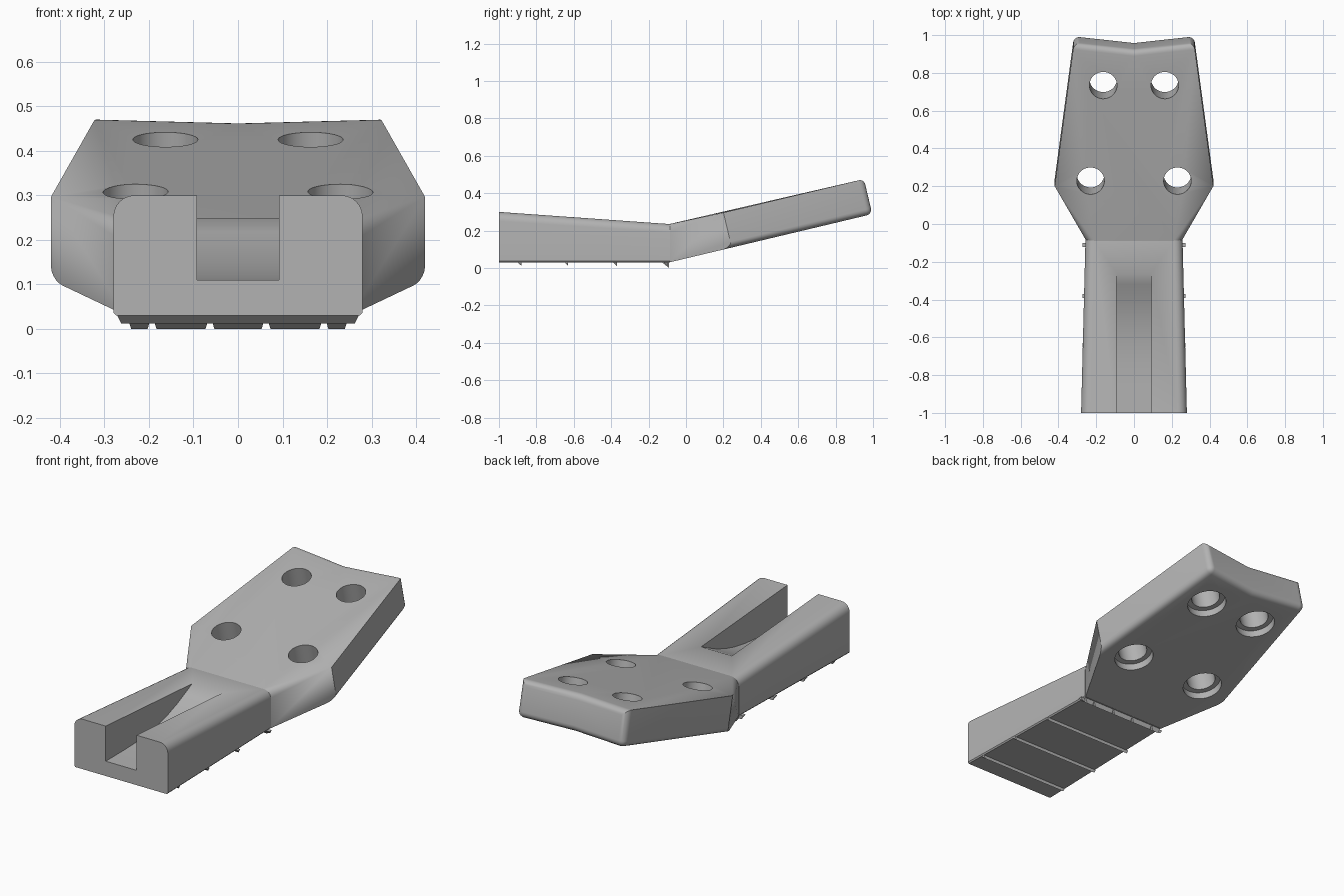
import bpy, bmesh
from math import radians, sin, cos, pi
from mathutils import Matrix, Vector

cube = bpy.data.objects.get("Cube")
if cube:
    bpy.data.objects.remove(cube, do_unlink=True)

GREY = (0.45, 0.45, 0.45, 1)
mat = bpy.data.materials.new("plain grey")
mat.use_nodes = True
mat.diffuse_color = GREY
mat.node_tree.nodes["Principled BSDF"].inputs["Base Color"].default_value = GREY

# Plate frame: x across, y along the tilted plate, z through its thickness
THICK = 0.192
PLATE = Matrix.Translation((0, -0.09, 0.03)) @ Matrix.Rotation(radians(13.4), 4, 'X')


def finish(bm, name):
    bmesh.ops.recalc_face_normals(bm, faces=bm.faces)
    mesh = bpy.data.meshes.new(name)
    bm.to_mesh(mesh)
    bm.free()
    obj = bpy.data.objects.new(name, mesh)
    bpy.context.collection.objects.link(obj)
    mesh.materials.append(mat)
    return obj


def hull(points):
    bm = bmesh.new()
    for p in points:
        bm.verts.new(p)
    res = bmesh.ops.convex_hull(bm, input=bm.verts[:])
    inner = [g for g in res["geom_interior"] if isinstance(g, bmesh.types.BMVert)]
    bmesh.ops.delete(bm, geom=inner, context='VERTS')
    bmesh.ops.dissolve_limit(bm, angle_limit=0.01, verts=bm.verts[:], edges=bm.edges[:])
    return bm


def both_sides(points):
    return [(s * x, y, z) for x, y, z in points for s in (-1, 1)]


def corner(hw, y, top, r, steps=6):
    """Rounded top corner of a cross-section."""
    return [(hw - r + r * sin(t), y, top - r + r * cos(t))
            for t in (i * pi / 2 / steps for i in range(steps + 1))]


def cut(obj, cutter):
    mod = obj.modifiers.new("cut", 'BOOLEAN')
    mod.operation = 'DIFFERENCE'
    mod.solver = 'EXACT'
    mod.object = cutter
    bpy.context.view_layer.objects.active = obj
    bpy.ops.object.modifier_apply(modifier=mod.name)
    bpy.data.objects.remove(cutter, do_unlink=True)


def smooth(obj):
    bpy.ops.object.select_all(action='DESELECT')
    obj.select_set(True)
    bpy.context.view_layer.objects.active = obj
    bpy.ops.object.shade_smooth_by_angle(angle=radians(30))


# Handle: tapering bar with rounded top corners
bar = []
for y, hw, top, r in ((-1, 0.28, 0.30, 0.048), (-0.085, 0.257, 0.235, 0.044)):
    bar += corner(hw, y, top, r) + [(hw, y, 0.037), (hw - 0.006, y, 0.03)]
handle = finish(hull(both_sides(bar)), "handle")

# Groove: open at the front, its floor curving up to the top
floor = [(-1.1, 0.11), (-0.85, 0.11), (-0.74, 0.113), (-0.64, 0.122), (-0.55, 0.137),
         (-0.47, 0.158), (-0.39, 0.187), (-0.32, 0.219), (-0.26, 0.248), (-0.2, 0.285),
         (-0.2, 0.5), (-1.1, 0.5)]
bm = bmesh.new()
face = bm.faces.new([bm.verts.new((-0.092, y, z)) for y, z in floor])
ext = bmesh.ops.extrude_face_region(bm, geom=[face])
bmesh.ops.translate(bm, vec=(0.184, 0, 0),
                    verts=[g for g in ext["geom"] if isinstance(g, bmesh.types.BMVert)])
cut(handle, finish(bm, "groove_cutter"))
smooth(handle)

# Mounting plate: half hull from neck to notched end, then mirrored
to_plate = PLATE.inverted()
neck = corner(0.252, -0.09, 0.235, 0.042) + [(0.252, -0.09, 0.03), (0, -0.09, 0.03), (0, -0.09, 0.235)]
half = [to_plate @ Vector(p) for p in neck]
for z in (0, THICK):
    half += [(0.42, 0.344, z), (0.318, 1.12, z), (0, 1.084, z)]
bm = hull(half)
middle = [f for f in bm.faces if all(abs(v.co.x) < 1e-4 for v in f.verts)]
bmesh.ops.delete(bm, geom=middle, context='FACES')
bmesh.ops.mirror(bm, geom=bm.verts[:] + bm.edges[:] + bm.faces[:],
                 matrix=Matrix.Identity(4), merge_dist=1e-4, axis='X')
bmesh.ops.recalc_face_normals(bm, faces=bm.faces)
bmesh.ops.dissolve_limit(bm, angle_limit=0.01, verts=bm.verts[:], edges=bm.edges[:])


def rounded(edge):
    a, b = (v.co for v in edge.verts)
    underside = max(abs(a.z), abs(b.z)) < 0.01 and min(a.y, b.y) > 0.3
    far_end = min(a.y, b.y) > 1.05 and max(abs(a.x), abs(b.x)) > 0.01
    return underside or far_end


bmesh.ops.bevel(bm, geom=[e for e in bm.edges if rounded(e)], offset=0.032,
                segments=5, profile=0.5, affect='EDGES')
bm.transform(PLATE)
plate = finish(bm, "mounting_plate")

# Screw holes, each with a wider recess underneath
for side in (-1, 1):
    for x, along in ((0.163, 0.893), (0.23, 0.374)):
        for radius, low, high in ((0.073, -0.1, 0.3), (0.1, -0.1, 0.04)):
            bm = bmesh.new()
            spot = Matrix.Translation((side * x, along, (low + high) / 2))
            bmesh.ops.create_cone(bm, cap_ends=True, segments=48, radius1=radius,
                                  radius2=radius, depth=high - low, matrix=PLATE @ spot)
            cut(plate, finish(bm, "hole_cutter"))
smooth(plate)


# Grip ridges across the underside of the handle
def ridge(name, x0, x1, y, depth, base, tip):
    pts = []
    for x, inset in ((x0, 0.01), (x1, -0.01)):
        pts += [(x, y, base), (x, y - depth, base), (x + inset, y, tip)]
    finish(hull(pts), name)


for i, y in enumerate((-0.88, -0.63, -0.37, -0.1)):
    ridge(f"grip_ridge_{i + 1}", -0.272, 0.272, y, 0.022, 0.032, 0.012)

# Row of teeth on the ridge at the bend
for i, (x0, x1) in enumerate(((-0.25, -0.193), (-0.193, -0.063), (-0.063, 0.063),
                              (0.063, 0.193), (0.193, 0.25))):
    ridge(f"bend_tooth_{i + 1}", x0, x1, -0.09, 0.04, 0.032, 0.0)
